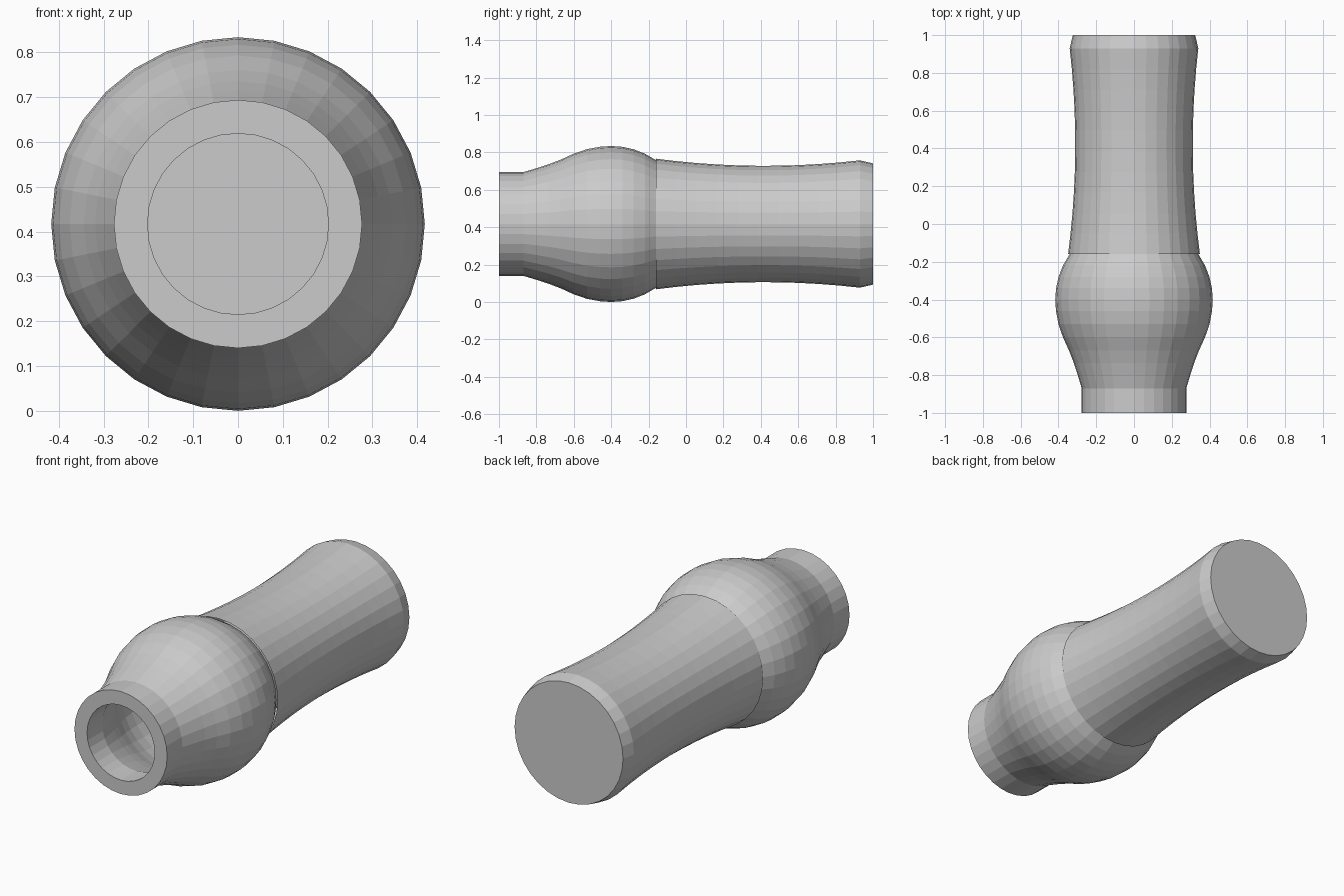
import bpy, bmesh
from math import sin, cos, pi, sqrt

if "Cube" in bpy.data.objects:
    bpy.data.objects.remove(bpy.data.objects["Cube"])

SIDES = 32
AXIS_Z = 0.417
WALL = 0.075


def lathe(name, profile):
    """Revolve (y, radius) points about the long axis; radius 0 closes a cap."""
    bm = bmesh.new()
    rings = []
    for y, r in profile:
        if r == 0:
            rings.append([bm.verts.new((0, y, AXIS_Z))] * SIDES)
        else:
            rings.append([bm.verts.new((r * cos(2 * pi * i / SIDES), y,
                                        AXIS_Z + r * sin(2 * pi * i / SIDES)))
                          for i in range(SIDES)])
    for a, b in zip(rings, rings[1:]):
        for i in range(SIDES):
            j = (i + 1) % SIDES
            corners = list(dict.fromkeys((a[i], b[i], b[j], a[j])))
            if len(corners) > 2:
                bm.faces.new(corners)
    bmesh.ops.recalc_face_normals(bm, faces=bm.faces)
    mesh = bpy.data.meshes.new(name)
    bm.to_mesh(mesh)
    bm.free()
    obj = bpy.data.objects.new(name, mesh)
    bpy.context.collection.objects.link(obj)
    return obj


# Bulb: neck collar, flared shoulder, then a true sphere arc to the seam
collar = [(-1, 0.277), (-0.87, 0.277), (-0.8, 0.298), (-0.735, 0.319),
          (-0.67, 0.344), (-0.6, 0.376), (-0.53, 0.4), (-0.46, 0.413)]
ball = [(y, sqrt(0.417 ** 2 - (y + 0.4) ** 2))
        for y in (-0.4, -0.34, -0.28, -0.22, -0.16)]
bulb_outer = collar + ball

# Handle: gently waisted barrel with a small bevel at the far end
barrel = [(y, 0.311 + 0.113 * (y - 0.42) ** 2)
          for y in (-0.16 + i * 1.09 / 10 for i in range(11))]
handle_outer = barrel + [(1, 0.324)]


def inset(points):
    return [(y, r - WALL) for y, r in reversed(points)]


# Hollow interior follows the outside; mouth rim and seam wall are flat rings
bulb_profile = inset(bulb_outer) + bulb_outer
lathe("bulb", bulb_profile + bulb_profile[:1])

# Handle is a cup: outer wall, end cap, flat inner floor, inner wall
floor_y = 1 - WALL
handle_profile = (handle_outer + [(1, 0)])
inner_profile = [(floor_y, 0), (floor_y, 0.265)] + inset(barrel)[1:]
lathe("handle", handle_profile)
inner = lathe("handle_lining", inner_profile)
inner.data.flip_normals()
